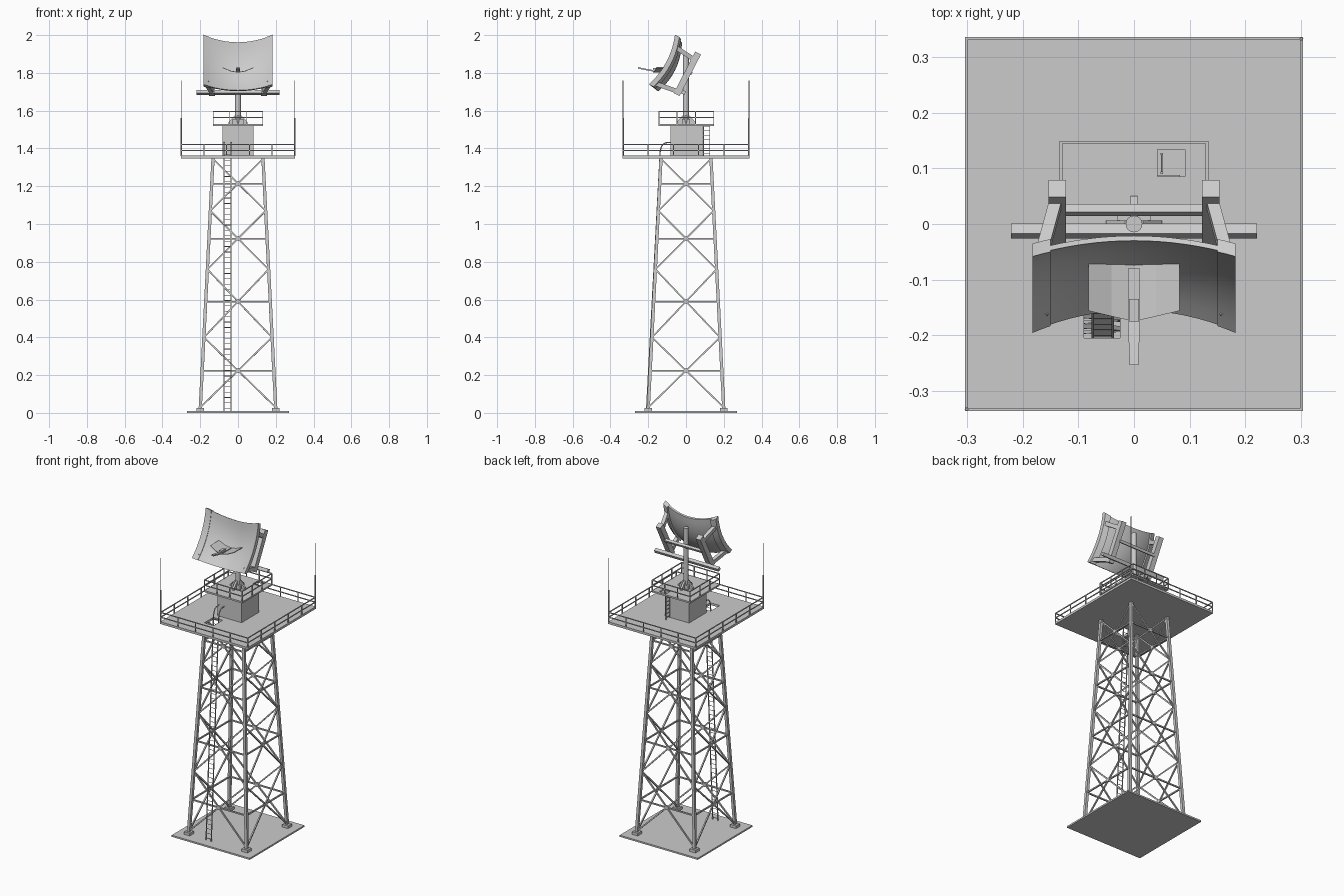
import bpy, bmesh, math
from mathutils import Vector, Matrix

if "Cube" in bpy.data.objects:
    bpy.data.objects.remove(bpy.data.objects["Cube"])


def finish(name, bm, smooth=False):
    bmesh.ops.recalc_face_normals(bm, faces=bm.faces)
    me = bpy.data.meshes.new(name)
    bm.to_mesh(me)
    bm.free()
    ob = bpy.data.objects.new(name, me)
    bpy.context.collection.objects.link(ob)
    if smooth:
        bpy.ops.object.select_all(action='DESELECT')
        ob.select_set(True)
        bpy.context.view_layer.objects.active = ob
        bpy.ops.object.shade_smooth_by_angle(angle=math.radians(35))
    return ob


def frame(p, q):
    p, q = Vector(p), Vector(q)
    z = (q - p).normalized()
    ref = Vector((1, 0, 0)) if abs(z.x) < 0.9 else Vector((0, 1, 0))
    x = (ref - z * ref.dot(z)).normalized()
    rot = Matrix((x, z.cross(x), z)).transposed().to_4x4()
    return Matrix.Translation((p + q) / 2) @ rot, (q - p).length


def beam(bm, p, q, w, d=None):
    m, l = frame(p, q)
    bmesh.ops.create_cube(bm, size=1, matrix=m @ Matrix.Diagonal((w, d or w, l, 1)))


def tube(bm, p, q, r, n=8, r2=None):
    m, l = frame(p, q)
    bmesh.ops.create_cone(bm, cap_ends=True, segments=n, radius1=r,
                          radius2=r2 or r, depth=l, matrix=m)


def box(bm, x0, x1, y0, y1, z0, z1):
    m = Matrix.Translation(((x0 + x1) / 2, (y0 + y1) / 2, (z0 + z1) / 2))
    bmesh.ops.create_cube(bm, size=1, matrix=m @ Matrix.Diagonal((x1 - x0, y1 - y0, z1 - z0, 1)))


def extrude(bm, faces, vec):
    r = bmesh.ops.extrude_face_region(bm, geom=faces)
    bmesh.ops.translate(bm, vec=vec, verts=[v for v in r['geom'] if isinstance(v, bmesh.types.BMVert)])


def deck(name, xs, ys, z0, z1):
    # slab with a hatch in its middle cell
    bm = bmesh.new()
    v = [[bm.verts.new((x, y, z0)) for y in ys] for x in xs]
    fs = [bm.faces.new((v[i][j], v[i + 1][j], v[i + 1][j + 1], v[i][j + 1]))
          for i in range(3) for j in range(3) if (i, j) != (1, 1)]
    extrude(bm, fs, (0, 0, z1 - z0))
    finish(name, bm)


def railing(name, x, y0, y1, z, heights, n):
    bm = bmesh.new()
    c = [(-x, y0), (x, y0), (x, y1), (-x, y1)]
    for i in range(4):
        a, b = Vector(c[i]), Vector(c[(i + 1) % 4])
        for h in heights:
            beam(bm, (*a, z + h), (*b, z + h), 0.005)
        for k in range(n):
            p = a.lerp(b, k / n)
            beam(bm, (*p, z), (*p, z + heights[-1]), 0.005)
    finish(name, bm)


def ladder(name, p, q, side, count, w=0.004):
    bm = bmesh.new()
    p, q, s = Vector(p), Vector(q), Vector(side)
    for k in (-1, 1):
        beam(bm, p + s * k, q + s * k, w)
    for i in range(count):
        c = p.lerp(q, (i + 0.5) / count)
        tube(bm, c - s, c + s, 0.0017, 6)
    return bm


# base slab and feet
bm = bmesh.new()
box(bm, -0.27, 0.27, -0.27, 0.27, 0, 0.01)
finish("base_slab", bm)
bm = bmesh.new()
for sx in (-1, 1):
    for sy in (-1, 1):
        box(bm, sx * 0.2 - 0.02, sx * 0.2 + 0.02, sy * 0.2 - 0.02, sy * 0.2 + 0.02, 0.01, 0.027)
finish("leg_feet", bm)


def half(z):
    return 0.2 - 0.068 * z / 1.35


# legs, cross bracing and horizontal rings
bm = bmesh.new()
for sx in (-1, 1):
    for sy in (-1, 1):
        beam(bm, (sx * 0.2, sy * 0.2, 0.02), (sx * half(1.35), sy * half(1.35), 1.352), 0.017)
finish("tower_legs", bm)
nodes = [0.03, 0.4, 0.76, 1.07, 1.345]
bm = bmesh.new()
for k in range(4):
    rot = Matrix.Rotation(k * math.pi / 2, 3, 'Z')
    P = lambda s, z: rot @ Vector((s * half(z), -half(z), z))
    for a, b in zip(nodes, nodes[1:]):
        for s in (-1, 1):
            beam(bm, P(s, a), P(-s, b), 0.008)
        zc = a + (b - a) * half(a) / (half(a) + half(b))
        beam(bm, P(-1, zc), P(1, zc), 0.008)
        c = P(0, zc)
        n = rot @ Vector((0, 0.006, 0))
        tube(bm, c - n, c + n, 0.013, 8)
finish("tower_bracing", bm)

# main platform
deck("main_deck", (-0.303, -0.09, -0.025, 0.303), (-0.336, -0.205, -0.115, 0.336), 1.348, 1.362)
railing("main_railing", 0.301, -0.334, 0.334, 1.36, (0.03, 0.06), 5)
bm = bmesh.new()
for s in (-1, 1):
    x, y = s * 0.301, s * 0.333
    tube(bm, (x, y, 1.36), (x, y, 1.56), 0.0035)
    tube(bm, (x, y, 1.56), (x, y, 1.76), 0.002)
finish("whip_antennas", bm)

# long ladder with curved hand loops ending on the cabin
bm = ladder("l", (-0.056, -0.21, 0.01), (-0.056, -0.137, 1.38), (0.018, 0, 0), 48, 0.005)
for x in (-0.074, -0.038):
    pts = [(x, -0.137, 1.38), (x, -0.132, 1.405), (x, -0.122, 1.422), (x, -0.108, 1.43), (x, -0.08, 1.432)]
    for a, b in zip(pts, pts[1:]):
        tube(bm, a, b, 0.003)
finish("main_ladder", bm)

# cabin, upper platform and its ladder
bm = bmesh.new()
box(bm, -0.083, 0.083, -0.083, 0.088, 1.362, 1.522)
finish("cabin", bm)
deck("upper_deck", (-0.132, 0.042, 0.092, 0.132), (-0.145, 0.085, 0.134, 0.148), 1.52, 1.53)
railing("upper_railing", 0.131, -0.144, 0.147, 1.53, (0.033, 0.065), 3)
finish("upper_ladder", ladder("u", (0.05, 0.109, 1.362), (0.05, 0.109, 1.53), (0, 0.017, 0), 7))

# mast with finned base
bm = bmesh.new()
tube(bm, (0, 0, 1.53), (0, 0, 1.905), 0.015, 20)
finish("mast", bm, True)
bm = bmesh.new()
box(bm, -0.03, 0.03, -0.022, 0.022, 1.53, 1.555)
for k in range(4):
    rot = Matrix.Rotation(k * math.pi / 2, 3, 'Z')
    f = bm.faces.new([bm.verts.new(rot @ Vector((x, -0.006, z)))
                      for x, z in ((0, 1.53), (0.05, 1.53), (0.05, 1.54), (0.016, 1.575), (0, 1.575))])
    extrude(bm, [f], rot @ Vector((0, 0.012, 0)))
finish("mast_base", bm)


# reflector: doubly curved shell blended from centre and edge profiles
def shell(name, x0, x1, n, off, thick):
    back = Vector((0, 0.89, -0.45))
    cen = [Vector((0, -0.03, 1.962)), Vector((0, -0.066, 1.82)), Vector((0, -0.155, 1.708))]
    edge = [Vector((0, -0.055, 2.0)), Vector((0, -0.1, 1.857)), Vector((0, -0.192, 1.737))]

    def bez(p, t):
        return p[0] * (1 - t) * (1 - 2 * t) + p[1] * 4 * t * (1 - t) + p[2] * t * (2 * t - 1)
    bm = bmesh.new()
    rows = []
    for i in range(n + 1):
        x = x0 + (x1 - x0) * i / n
        u = (x / 0.18) ** 2
        rows.append([bm.verts.new(bez(cen, j / 10).lerp(bez(edge, j / 10), u) + Vector((x, 0, 0)) + back * off)
                     for j in range(11)])
    fs = [bm.faces.new((rows[i][j], rows[i + 1][j], rows[i + 1][j + 1], rows[i][j + 1]))
          for i in range(n) for j in range(10)]
    extrude(bm, fs, back * thick)
    finish(name, bm, True)


shell("reflector", -0.18, 0.18, 16, 0, 0.01)
shell("left_reflector_rib", -0.182, -0.15, 2, -0.003, 0.026)
shell("right_reflector_rib", 0.15, 0.182, 2, -0.003, 0.026)

# rear support frame
bm = bmesh.new()
for s in (-1, 1):
    beam(bm, (s * 0.138, 0.064, 1.905), (s * 0.138, -0.05, 1.685), 0.032, 0.034)
    beam(bm, (s * 0.166, -0.055, 1.935), (s * 0.138, 0.048, 1.868), 0.022, 0.024)
    beam(bm, (s * 0.166, -0.165, 1.745), (s * 0.138, -0.04, 1.7), 0.022, 0.024)
finish("reflector_frame", bm)
bm = bmesh.new()
tilt = Matrix.Rotation(math.radians(-27), 4, 'X')
for y, z, hx, d in ((-0.013, 1.697, 0.221, 0.02), (0.025, 1.8, 0.13, 0.016)):
    bmesh.ops.create_cube(bm, size=1, matrix=Matrix.Translation((0, y, z)) @ tilt
                          @ Matrix.Diagonal((2 * hx, d, d, 1)))
finish("cross_bars", bm)

# feed: folded wing plate and tapered arm
bm = bmesh.new()
pr = [(-0.082, 1.826), (-0.04, 1.808), (0, 1.801), (0.04, 1.808), (0.082, 1.826)]
fr = [-0.156, -0.166, -0.175, -0.166, -0.156]
a = [bm.verts.new((x, y, z)) for (x, z), y in zip(pr, fr)]
b = [bm.verts.new((x, -0.072, z)) for x, z in pr]
extrude(bm, [bm.faces.new((a[i], a[i + 1], b[i + 1], b[i])) for i in range(4)], (0, 0, 0.004))
finish("feed_plate", bm)
bm = bmesh.new()
f = bm.faces.new([bm.verts.new(p) for p in ((-0.011, -0.08, 1.803), (0.011, -0.08, 1.803),
                                            (0.011, -0.17, 1.806), (0.008, -0.253, 1.822),
                                            (-0.008, -0.253, 1.822), (-0.011, -0.17, 1.806))])
bmesh.ops.triangulate(bm, faces=[f])
extrude(bm, bm.faces[:], (0, 0, 0.008))
box(bm, -0.009, 0.009, -0.175, -0.135, 1.804, 1.826)
finish("feed_arm", bm)
